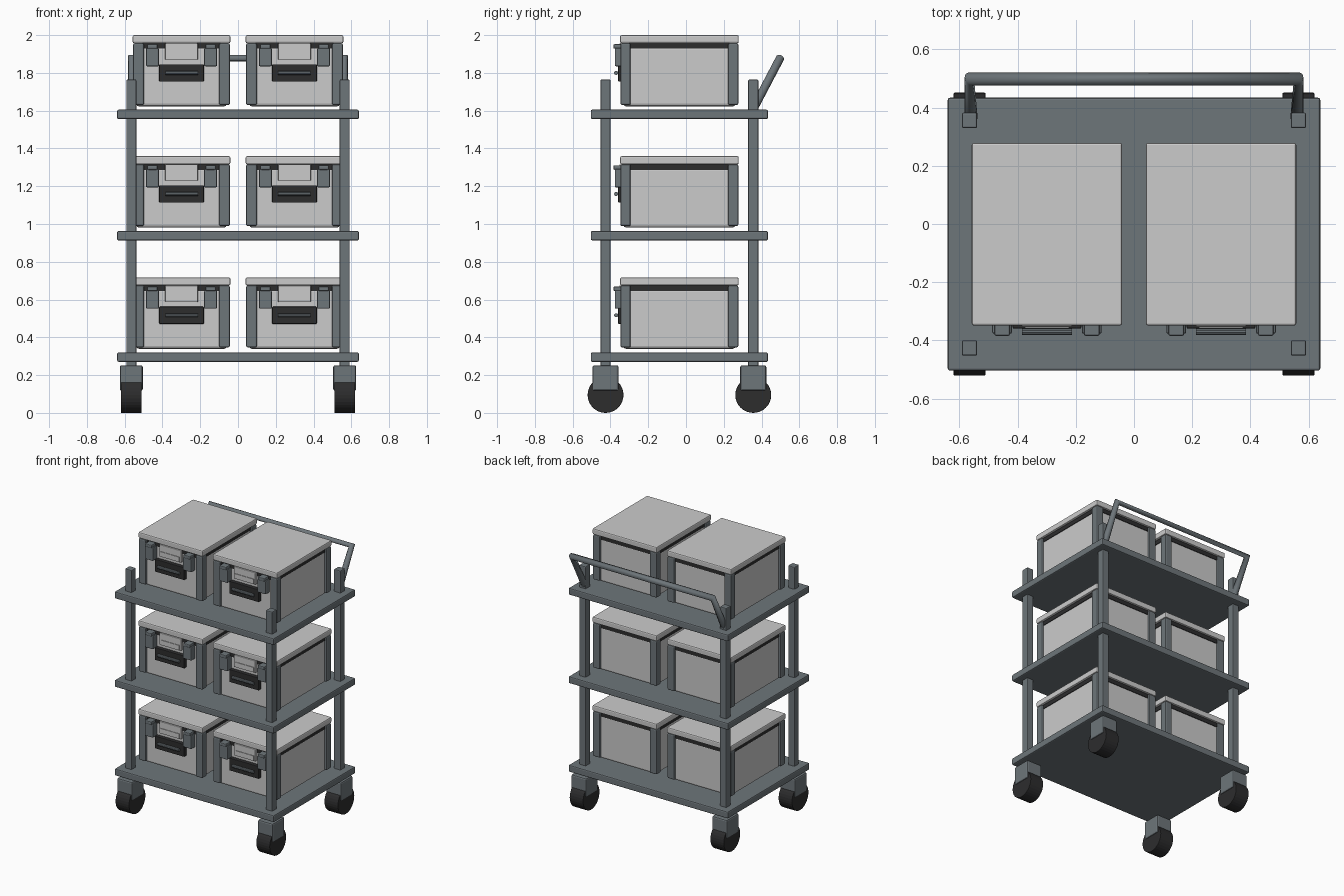
import bpy, bmesh, math
from mathutils import Matrix

if "Cube" in bpy.data.objects:
    bpy.data.objects.remove(bpy.data.objects["Cube"])

YC = -0.035                      # centre of the shelves and boxes in y
PX, PY = 0.565, 0.391            # post offsets from the shelf centre


def material(name, rgb):
    m = bpy.data.materials.new(name)
    m.diffuse_color = (*rgb, 1)
    m.use_nodes = True
    m.node_tree.nodes["Principled BSDF"].inputs["Base Color"].default_value = m.diffuse_color
    return m


SLATE = material("slate grey", (0.155, 0.18, 0.195))
LIGHT = material("light grey", (0.60, 0.60, 0.60))
BLACK = material("black rubber", (0.026, 0.026, 0.027))


def finish(name, bm, mat, bevel=0.0, segments=2):
    me = bpy.data.meshes.new(name)
    bm.to_mesh(me)
    bm.free()
    ob = bpy.data.objects.new(name, me)
    bpy.context.collection.objects.link(ob)
    me.materials.append(mat)
    if bevel:
        b = ob.modifiers.new("rounded edges", "BEVEL")
        b.width, b.segments = bevel, segments
    return ob


def box(name, x, y, z, mat, bevel=0.0):
    """Box from (min, max) pairs on each axis."""
    bm = bmesh.new()
    size = [b - a for a, b in (x, y, z)]
    mid = [(a + b) / 2 for a, b in (x, y, z)]
    bmesh.ops.create_cube(bm, size=1, matrix=Matrix.Translation(mid) @ Matrix.Diagonal((*size, 1)))
    return finish(name, bm, mat, bevel)


def span(c, half):
    return (c - half, c + half)


def rod(name, centre, radius, length, sides, mat, bevel=0.0):
    """Cylinder lying along x."""
    bm = bmesh.new()
    bmesh.ops.create_cone(bm, cap_ends=True, segments=sides, radius1=radius, radius2=radius, depth=length,
                          matrix=Matrix.Translation(centre) @ Matrix.Rotation(math.pi / 2, 4, "Y"))
    return finish(name, bm, mat, bevel)


def storage_box(cx, top):
    hx, hy = 0.2585, 0.314
    front = YC - hy
    box("box_lid", span(cx, hx), span(YC, hy), (top - 0.043, top), LIGHT, 0.008)
    box("box_body", span(cx, 0.24), span(YC, 0.297), (top - 0.378, top - 0.06), LIGHT, 0.015)
    box("box_seal", span(cx, 0.243), span(YC, 0.300), (top - 0.072, top - 0.042), BLACK)
    # corner uprights
    for sx in (-1, 1):
        for sy in (-1, 1):
            box("box_corner", span(cx + sx * 0.2275, 0.0285), span(YC + sy * 0.285, 0.027),
                (top - 0.37, top - 0.043), SLATE, 0.008)
    # clips either side of the front tab
    for sx in (-1, 1):
        x = cx + sx * 0.154
        box("clip", span(x, 0.034), (front - 0.028, front + 0.025), (top - 0.165, top - 0.068), SLATE, 0.006)
        box("clip_hinge", span(x, 0.027), (front - 0.035, front + 0.025), (top - 0.072, top - 0.048), SLATE, 0.006)
    # front tab, its label plate, and the pull
    box("lid_tab", span(cx, 0.087), (front - 0.004, front + 0.03), (top - 0.13, top - 0.043), LIGHT, 0.004)
    box("label_plate", span(cx, 0.075), (front - 0.008, front), (top - 0.125, top - 0.09), LIGHT)
    box("pull_plate", span(cx, 0.118), (front - 0.01, front + 0.03), (top - 0.246, top - 0.155), BLACK, 0.004)
    rod("pull_bar", (cx, front - 0.021, top - 0.2), 0.011, 0.172, 10, SLATE)


# shelves
for z in (0.27, 0.913, 1.555):
    box("shelf", (-0.64, 0.64), span(YC, 0.469), (z, z + 0.05), SLATE, 0.008)

# posts and casters
for sx in (-1, 1):
    for sy in (-1, 1):
        x, y = sx * PX, YC + sy * PY
        box("post", span(x, 0.0265), span(y, 0.0265), (0.24, 1.765), SLATE, 0.006)
        box("caster_fork", span(x, 0.061), span(y, 0.069), (0.117, 0.252), SLATE, 0.01)
        rod("wheel", (x, y, 0.095), 0.095, 0.109, 32, BLACK, 0.003)

# storage boxes, two per shelf
for top in (0.717, 1.359, 2.0):
    for cx in (-0.299, 0.299):
        storage_box(cx, top)

# push handle: a bent tube behind the top shelf
cu = bpy.data.curves.new("push_handle", "CURVE")
cu.dimensions = "3D"
cu.bevel_depth, cu.bevel_resolution, cu.use_fill_caps = 0.023, 3, True
path = cu.splines.new("POLY")
path.points.add(3)
for p, co in zip(path.points, [(-0.56, 0.365, 1.625), (-0.565, 0.498, 1.878),
                               (0.565, 0.498, 1.878), (0.56, 0.365, 1.625)]):
    p.co = (*co, 1)
cu.materials.append(SLATE)
bpy.context.collection.objects.link(bpy.data.objects.new("push_handle", cu))
